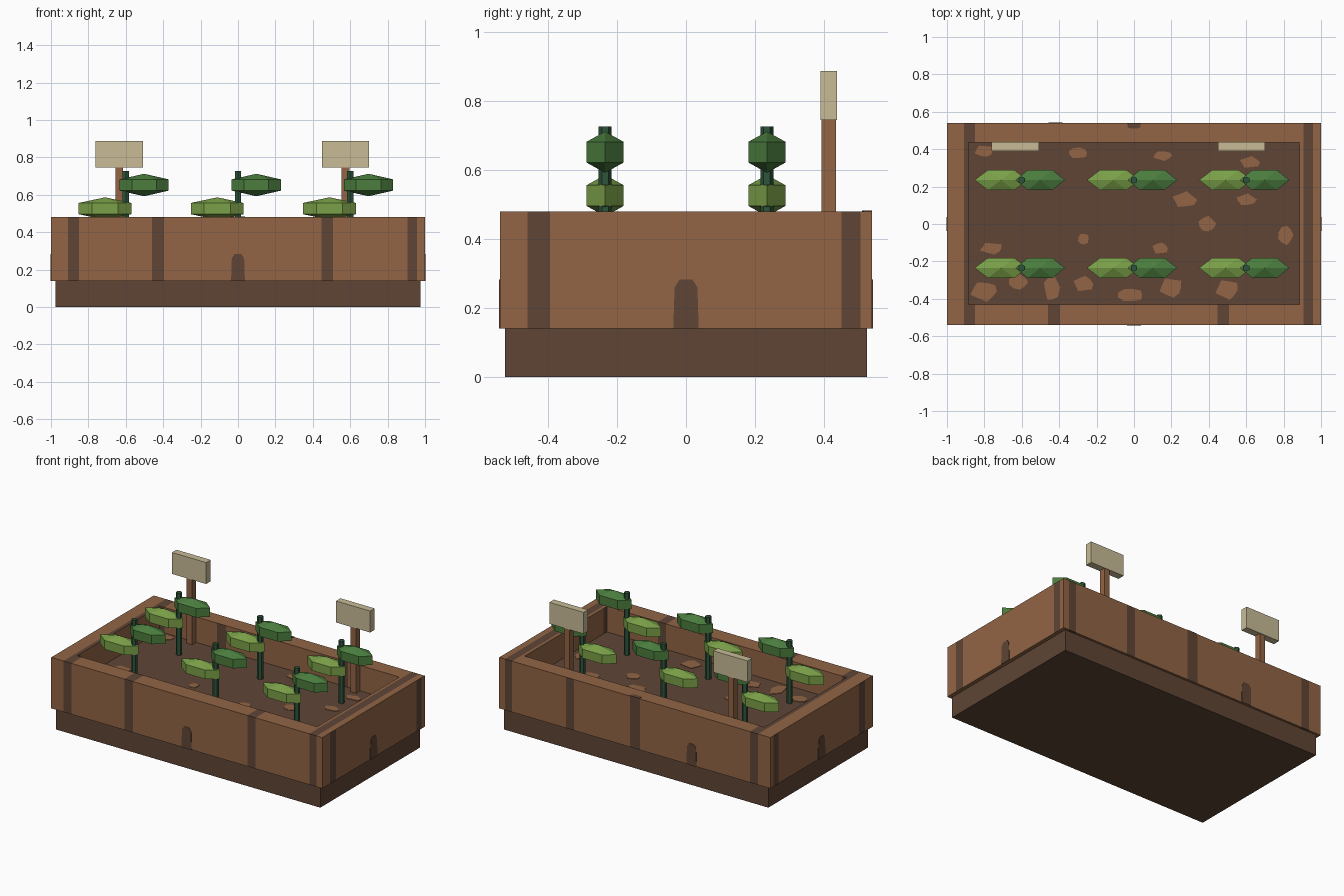
import bpy, bmesh, math
from mathutils import Vector

cube = bpy.data.objects.get("Cube")
if cube:
    bpy.data.objects.remove(cube, do_unlink=True)


def material(name, color):
    m = bpy.data.materials.new(name)
    m.use_nodes = True
    rgba = (*color, 1)
    m.diffuse_color = rgba
    m.node_tree.nodes["Principled BSDF"].inputs["Base Color"].default_value = rgba
    return m


WOOD = material("brown wood", (0.287, 0.130, 0.060))
DARK = material("dark wood and soil", (0.114, 0.060, 0.036))
SIGN = material("cream board", (0.578, 0.503, 0.305))
LIGHT_LEAF = material("light green leaf", (0.195, 0.352, 0.065))
DARK_LEAF = material("dark green leaf", (0.070, 0.205, 0.048))
STEM = material("deep green stem", (0.027, 0.090, 0.043))


def finish(name, bm, *mats):
    bmesh.ops.recalc_face_normals(bm, faces=bm.faces[:])
    me = bpy.data.meshes.new(name)
    bm.to_mesh(me)
    bm.free()
    for m in mats:
        me.materials.append(m)
    ob = bpy.data.objects.new(name, me)
    bpy.context.collection.objects.link(ob)
    return ob


def box(name, low, high, mat):
    bm = bmesh.new()
    bmesh.ops.create_cube(bm, size=1)
    for v in bm.verts:
        v.co = Vector([l + (c + 0.5) * (h - l) for c, l, h in zip(v.co, low, high)])
    return finish(name, bm, mat)


def lathe(name, profile, center, scale, mat, phase=0.0, sides=6):
    """Six-sided solid from (radius, height) rings; flat or pointed ends."""
    bm = bmesh.new()
    for r, z in profile:
        for i in range(sides if r else 1):
            a = phase + math.tau * i / sides
            p = (r * math.cos(a), r * math.sin(a), z)
            bm.verts.new([c + s * q for c, s, q in zip(center, scale, p)])
    bmesh.ops.convex_hull(bm, input=bm.verts[:])
    bmesh.ops.dissolve_limit(bm, angle_limit=0.01, verts=bm.verts[:], edges=bm.edges[:])
    return finish(name, bm, mat)


def plate(bm, points, normal):
    """Thin raised patch extruded from an outline."""
    face = bm.faces.new([bm.verts.new(p) for p in points])
    new = bmesh.ops.extrude_face_region(bm, geom=[face])["geom"]
    bmesh.ops.translate(bm, vec=Vector(normal) * 0.003,
                        verts=[v for v in new if isinstance(v, bmesh.types.BMVert)])


# Wooden frame: mitred ring, cut along the dark stripes
EDGE_BANDS = [(-0.91, -0.85), (0.905, 0.958)]
LEFT_BAND, MID_BAND, RIGHT_BAND = (-0.46, -0.395), (-0.04, 0.035), (0.447, 0.507)
SIDE_BANDS = [(-0.46, -0.395), (0.452, 0.507)]
BOTTOM, TOP = 0.14, 0.48

bm = bmesh.new()
outer = [bm.verts.new((x, y, BOTTOM)) for x, y in ((-1, -.54), (1, -.54), (1, .54), (-1, .54))]
inner = [bm.verts.new((x, y, BOTTOM)) for x, y in
         ((-.885, -.43), (.885, -.43), (.885, .437), (-.885, .437))]
ring = [bm.faces.new((outer[i], outer[(i + 1) % 4], inner[(i + 1) % 4], inner[i])) for i in range(4)]
raised = bmesh.ops.extrude_face_region(bm, geom=ring)["geom"]
bmesh.ops.translate(bm, vec=(0, 0, TOP - BOTTOM),
                    verts=[v for v in raised if isinstance(v, bmesh.types.BMVert)])


def cut(axis, value):
    co, no = [0, 0, 0], [0, 0, 0]
    co[axis], no[axis] = value, 1
    bmesh.ops.bisect_plane(bm, geom=bm.verts[:] + bm.edges[:] + bm.faces[:],
                           plane_co=co, plane_no=no)


for band in EDGE_BANDS + [LEFT_BAND, MID_BAND, RIGHT_BAND]:
    for value in band:
        cut(0, value)
for band in SIDE_BANDS:
    for value in band:
        cut(1, value)
bmesh.ops.recalc_face_normals(bm, faces=bm.faces[:])
for f in bm.faces:
    f.normal_update()
    c, n = f.calc_center_median(), f.normal
    if abs(n.x) > 0.5:
        pos, bands = c.y, SIDE_BANDS
    elif abs(n.y) > 0.5:
        pos = c.x
        bands = EDGE_BANDS + [RIGHT_BAND, LEFT_BAND if n.y < 0 else MID_BAND]
    else:
        pos = c.x
        bands = EDGE_BANDS + ([LEFT_BAND, RIGHT_BAND] if c.y < -0.4 else [])
    f.material_index = int(any(a < pos < b for a, b in bands))
finish("planter_frame", bm, WOOD, DARK)

# Dark knots low on the outer walls, and one on the back rim
ARCH = [(-.037, 0), (.037, 0), (.033, .12), (.018, .143), (-.018, .143), (-.033, .12)]
bm = bmesh.new()
plate(bm, [(u, -.54, BOTTOM + v) for u, v in ARCH], (0, -1, 0))
plate(bm, [(u - .42, .54, BOTTOM + v) for u, v in ARCH], (0, 1, 0))
for s in (-1, 1):
    plate(bm, [(s, u, BOTTOM + v) for u, v in ARCH], (s, 0, 0))
plate(bm, [(u, .54 - v * .2, TOP) for u, v in ARCH], (0, 0, 1))
finish("wood_knots", bm, DARK)

# Base and soil
box("base", (-.975, -.525, 0), (.975, .525, BOTTOM), DARK)
SOIL = 0.31
box("soil", (-.885, -.43, BOTTOM), (.885, .437, SOIL), DARK)

# Light patches on the soil: x, y, half width, half depth
PATCHES = [(.155, .365, .05, .025), (.39, 0, .045, .04), (.27, .13, .06, .04),
           (.14, -.13, .04, .03), (-.27, -.08, .03, .03), (-.76, -.13, .06, .03),
           (-.8, -.36, .07, .05), (-.62, -.31, .05, .04), (-.44, -.34, .04, .07),
           (-.27, -.32, .05, .04), (-.02, -.38, .07, .035), (.2, -.34, .06, .05),
           (.5, -.35, .06, .05), (.81, -.06, .04, .05), (.6, .13, .05, .03),
           (.62, .33, .05, .03), (-.3, .38, .05, .03), (-.8, .39, .05, .03)]
bm = bmesh.new()
for k, (x, y, rx, ry) in enumerate(PATCHES):
    outline = []
    for i in range(9):
        a, wobble = math.tau * i / 9, 1 + 0.15 * math.sin(3 * i + k)
        outline.append((x + rx * wobble * math.cos(a), y + ry * wobble * math.sin(a), SOIL))
    plate(bm, outline, (0, 0, 1))
finish("soil_patches", bm, WOOD)

# Six seedlings: stem with a low light leaf and a high dark leaf
LEAF = [(0, -1), (.866, -.5), (.866, .5), (0, 1)]
for row, y in (("front", -.235), ("back", .235)):
    for col, x in (("right", -.6), ("middle", 0), ("left", .6)):
        tag = f"{row}_{col}"
        lathe(f"stem_{tag}", [(.019, SOIL - .02), (.019, .726)], (x, y, 0), (1, 1, 1),
              STEM, phase=math.pi / 6)
        lathe(f"low_leaf_{tag}", LEAF, (x - .111, y, .526), (.163, .072, .06), LIGHT_LEAF)
        lathe(f"high_leaf_{tag}", LEAF, (x + .098, y, .652), (.152, .072, .06), DARK_LEAF)

# Two plant markers
for side, x in (("right", -.635), ("left", .575)):
    box(f"marker_post_{side}", (x - .021, .394, SOIL - .02), (x + .021, .435, .76), WOOD)
    box(f"marker_board_{side}", (x - .126, .391, .745), (x + .126, .438, .888), SIGN)
